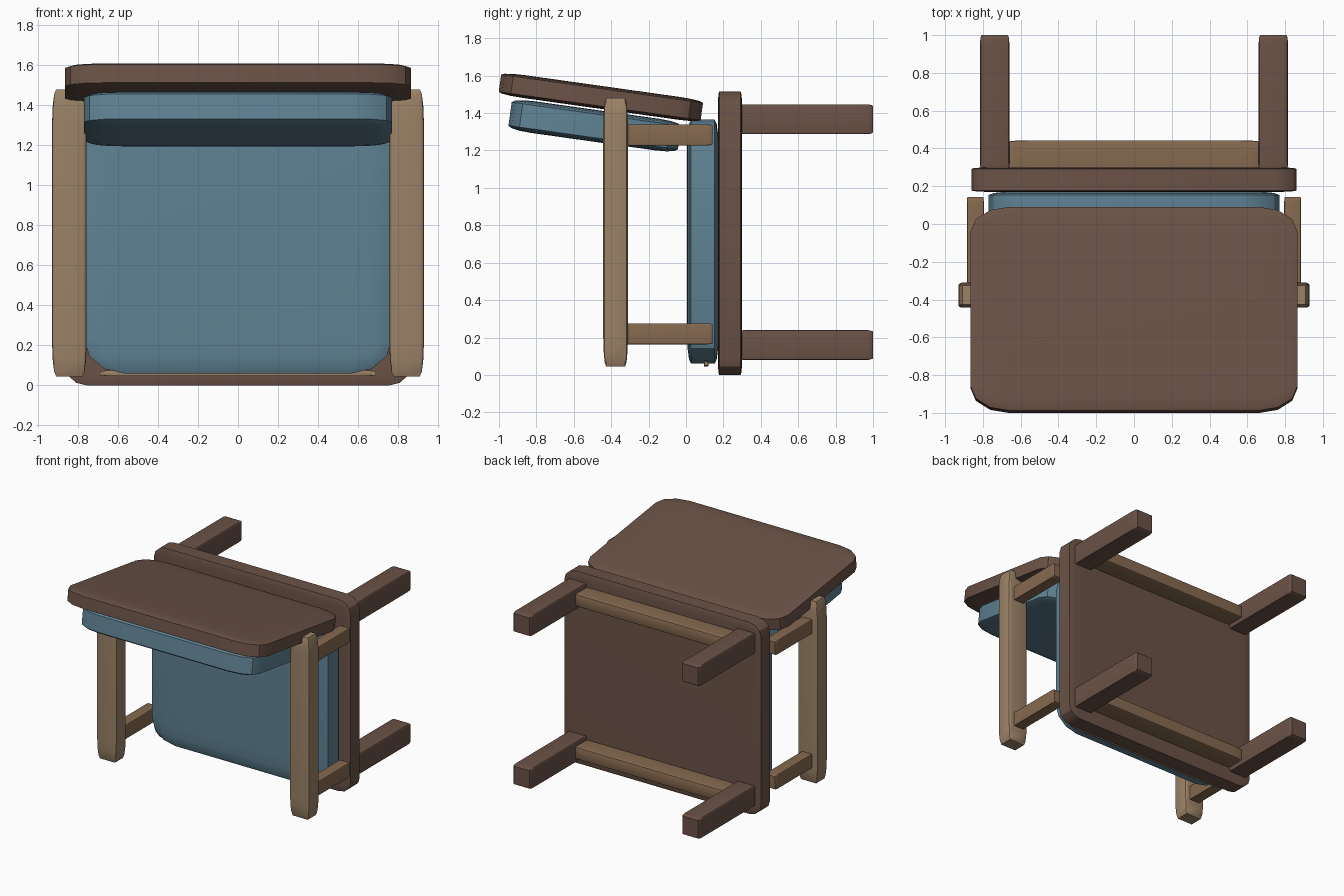
import bpy, bmesh, math

if "Cube" in bpy.data.objects:
    bpy.data.objects.remove(bpy.data.objects["Cube"])


def material(name, rgb):
    m = bpy.data.materials.new(name)
    m.diffuse_color = (*rgb, 1)
    m.use_nodes = True
    m.node_tree.nodes["Principled BSDF"].inputs["Base Color"].default_value = m.diffuse_color
    return m


DARK = material("dark_wood", (0.145, 0.085, 0.062))
LIGHT = material("light_wood", (0.33, 0.225, 0.135))
RAIL = material("rail_wood", (0.24, 0.145, 0.08))
FABRIC = material("blue_fabric", (0.115, 0.225, 0.295))


def block(name, lo, hi, mat, bevel=0.05, tilt=0.0, segments=3):
    """Rounded unit cube stretched to a box, so the rounding follows its proportions."""
    bm = bmesh.new()
    bmesh.ops.create_cube(bm, size=1)
    bmesh.ops.bevel(bm, geom=bm.edges[:], offset=bevel, segments=segments,
                    profile=0.5, affect='EDGES')
    bmesh.ops.scale(bm, vec=[b - a for a, b in zip(lo, hi)], verts=bm.verts)
    mesh = bpy.data.meshes.new(name)
    bm.to_mesh(mesh)
    bm.free()
    mesh.materials.append(mat)
    ob = bpy.data.objects.new(name, mesh)
    bpy.context.collection.objects.link(ob)
    ob.location = [(a + b) / 2 for a, b in zip(lo, hi)]
    ob.rotation_euler.x = tilt
    bpy.ops.object.select_all(action='DESELECT')
    ob.select_set(True)
    bpy.context.view_layer.objects.active = ob
    bpy.ops.object.shade_smooth_by_angle(angle=math.radians(30))
    return ob


TILT = math.radians(-8)

# Seat board and cushion (the chair lies on its back edge)
block("seat", (-0.86, 0.17, 0.0), (0.86, 0.30, 1.515), DARK, 0.06)
block("seat_cushion", (-0.77, 0.005, 0.06), (0.77, 0.175, 1.365), FABRIC, 0.13)

# Tilted backrest board and cushion
block("backrest", (-0.865, -1.0, 1.423), (0.865, 0.09, 1.545), DARK, 0.12, TILT)
block("back_cushion", (-0.77, -0.945, 1.247), (0.77, -0.03, 1.417), FABRIC, 0.13, TILT)

# Thin piping along the cushion edge
block("cushion_piping", (-0.69, 0.095, 0.046), (0.69, 0.12, 0.075), LIGHT, 0.12)

# Legs and arms on both sides
for side, s in (("left", -1), ("right", 1)):
    def sided(name, x0, x1, y0, y1, z0, z1, mat, bevel):
        a, b = sorted((s * x0, s * x1))
        block(f"{side}_{name}", (a, y0, z0), (b, y1, z1), mat, bevel)

    for row, z in (("lower", 0.16), ("upper", 1.367)):
        sided(f"{row}_leg", 0.66, 0.815, 0.28, 1.0, z - 0.08, z + 0.08, DARK, 0.06)
    for row, z in (("lower", 0.22), ("upper", 1.283)):
        sided(f"{row}_arm_support", 0.795, 0.885, -0.34, 0.143, z - 0.056, z + 0.056, RAIL, 0.06)
    sided("armrest", 0.757, 0.93, -0.443, -0.31, 0.045, 1.48, LIGHT, 0.12)

# Rails joining the legs under the seat
for row, z in (("lower", 0.16), ("upper", 1.367)):
    block(f"{row}_leg_rail", (-0.70, 0.28, z - 0.05), (0.70, 0.443, z + 0.05), RAIL, 0.1)
